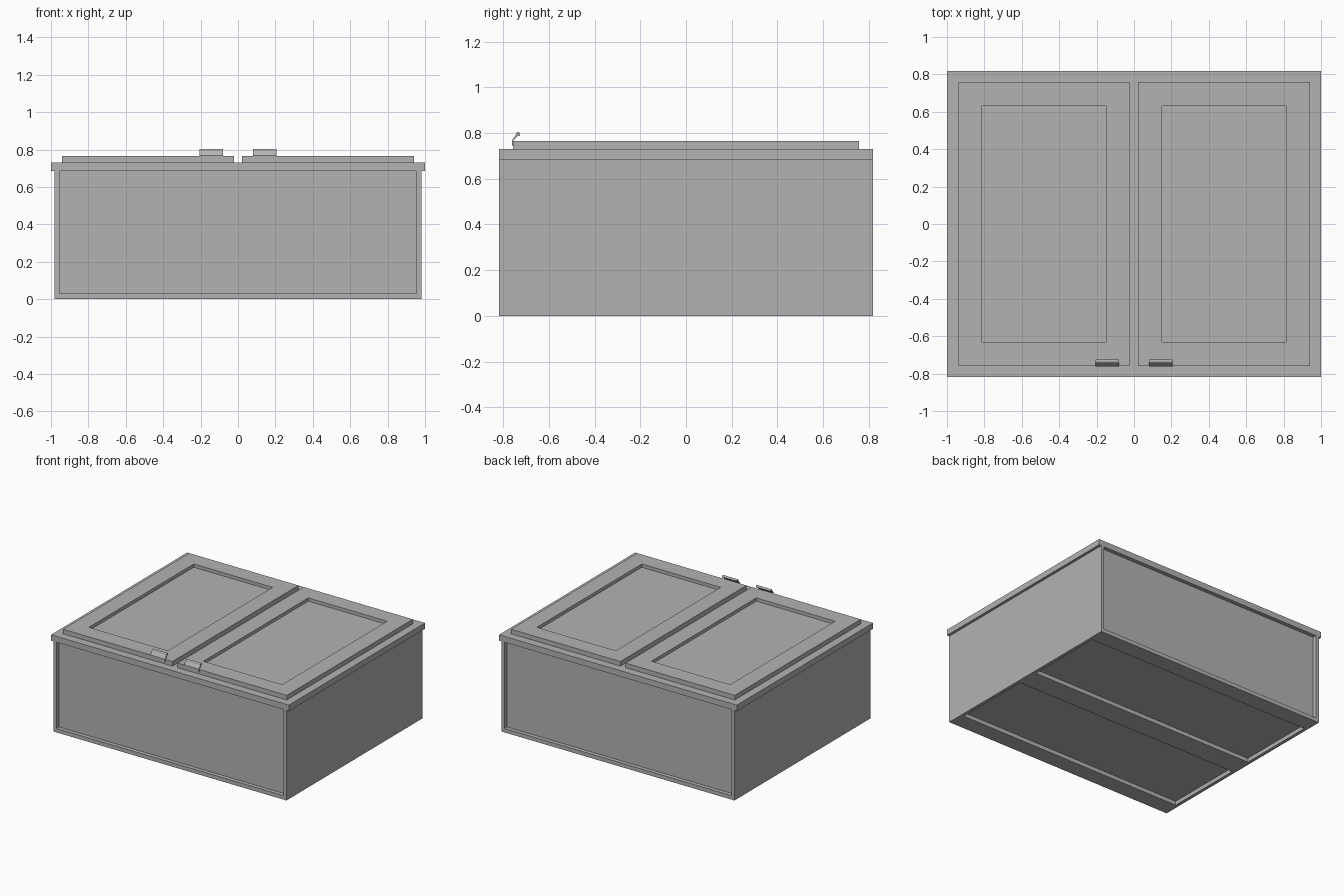
import bpy, bmesh, math
from mathutils import Vector

cube = bpy.data.objects.get("Cube")
if cube:
    bpy.data.objects.remove(cube, do_unlink=True)

grey = bpy.data.materials.new("cabinet grey")
grey.use_nodes = True
colour = (0.45, 0.45, 0.45, 1.0)
grey.diffuse_color = colour
grey.node_tree.nodes["Principled BSDF"].inputs["Base Color"].default_value = colour


def finish(bm, name):
    bmesh.ops.recalc_face_normals(bm, faces=bm.faces)
    mesh = bpy.data.meshes.new(name)
    bm.to_mesh(mesh)
    bm.free()
    mesh.materials.append(grey)
    obj = bpy.data.objects.new(name, mesh)
    bpy.context.scene.collection.objects.link(obj)
    return obj


def box(name, x, y, z):
    """Box from (min, max) ranges on each axis."""
    bm = bmesh.new()
    bmesh.ops.create_cube(bm, size=1)
    for v in bm.verts:
        v.co = Vector([(r[0] + r[1]) / 2 + c * (r[1] - r[0])
                       for c, r in zip(v.co, (x, y, z))])
    return finish(bm, name)


def ring(name, x, y, z, inner_x, inner_y):
    """Rectangular frame lying flat, with a rectangular opening."""
    bm = bmesh.new()

    def loop(rx, ry, h):
        return [bm.verts.new((rx[i], ry[j], h)) for i, j in ((0, 0), (1, 0), (1, 1), (0, 1))]

    loops = [loop(x, y, z[0]), loop(x, y, z[1]),
             loop(inner_x, inner_y, z[1]), loop(inner_x, inner_y, z[0])]
    for a, b in zip(loops, loops[1:] + loops[:1]):
        for i in range(4):
            j = (i + 1) % 4
            bm.faces.new((a[i], a[j], b[j], b[i]))
    return finish(bm, name)


def extrude_x(name, profile, x):
    """Extrude a closed (y, z) profile along x."""
    bm = bmesh.new()
    face = bm.faces.new([bm.verts.new((x[0], y, z)) for y, z in profile])
    new = bmesh.ops.extrude_face_region(bm, geom=[face])["geom"]
    bmesh.ops.translate(bm, vec=(x[1] - x[0], 0, 0),
                        verts=[v for v in new if isinstance(v, bmesh.types.BMVert)])
    return finish(bm, name)


W, IN, D = 0.98, 0.955, 0.8175      # carcass half width, inner half width, half depth
FRAME_Z, TOP_Z, DOOR_Z = 0.685, 0.73, 0.765
RECESS = 0.03

# Carcass: side panels and recessed end panels
for s, side in ((1, "left"), (-1, "right")):
    box(side + "_side_panel", sorted((s * IN, s * W)), (-D, D), (0, FRAME_Z))
for s, end in ((-1, "front"), (1, "back")):
    box(end + "_end_panel", (-IN, IN), sorted((s * (D - RECESS), s * (D - 0.055))), (RECESS, FRAME_Z))
    box(end + "_base_rail", (-IN, IN), sorted((s * 0.69, s * D)), (0, RECESS))

# Underside: centre rail and recessed sheet
box("centre_base_rail", (-IN, IN), (-0.085, 0.085), (0, RECESS))
box("base_sheet", (-IN, IN), (-D + 0.055, D - 0.055), (RECESS, 0.05))

# Face frame with a centre stile behind the door gap
ring("face_frame", (-1, 1), (-D, D), (FRAME_Z, TOP_Z), (-0.9, 0.9), (-0.72, 0.72))
box("centre_stile", (-0.06, 0.06), (-0.72, 0.72), (FRAME_Z, TOP_Z))

# Pull profile: thin plate on the door edge, leaning lip and rounded bead
bead = [(-0.734 + 0.009 * math.cos(a), 0.795 + 0.009 * math.sin(a))
        for a in (math.radians(-110 - 40 + 30 * i + 40) for i in range(11))]
pull = [(-0.757, 0.745), (-0.757, 0.766)] + bead + [(-0.761, 0.768), (-0.761, 0.745)]

# Doors with recessed panels and edge pulls
for s, side in ((1, "left"), (-1, "right")):
    span = lambda a, b: sorted((s * a, s * b))
    ring(side + "_door_frame", span(0.022, 0.94), (-0.757, 0.757), (TOP_Z, DOOR_Z),
         span(0.15, 0.813), (-0.63, 0.63))
    box(side + "_door_panel", span(0.15, 0.813), (-0.63, 0.63), (TOP_Z, DOOR_Z - 0.025))
    extrude_x(side + "_pull", pull, span(0.08, 0.205))
